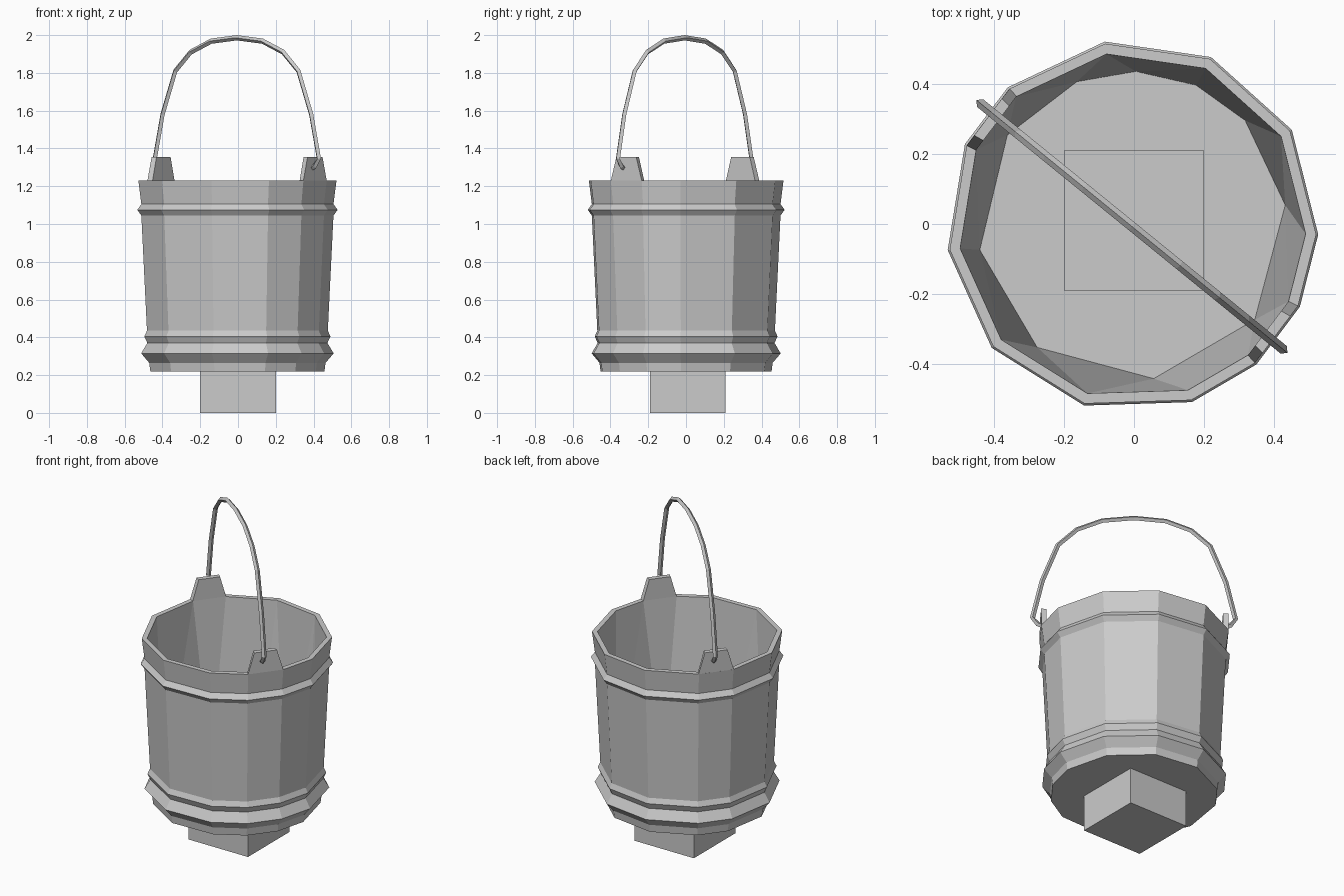
import bpy, bmesh
from math import radians, cos, sin
from mathutils import Vector

if "Cube" in bpy.data.objects:
    bpy.data.objects.remove(bpy.data.objects["Cube"])

CX, CY = -0.005, -0.005          # bucket centre
AXIS = -37                       # direction of the two lugs
HALF = [11.2, 34.3, 68, 102, 135.5, 169]
ANGLES = sorted(AXIS + s * a for a in HALF for s in (1, -1))
FLOOR_ANGLES = [-216, -171, -128, -82, -37.5, 7.7, 43, 65.6, 88.7, 111]
FLOOR_ANGLES = sorted(a if a > -206 else a + 360 for a in FLOOR_ANGLES)


def polar(r, a, z):
    return Vector((CX + r * cos(radians(a)), CY + r * sin(radians(a)), z))


def finish(name, bm):
    bmesh.ops.recalc_face_normals(bm, faces=bm.faces)
    mesh = bpy.data.meshes.new(name)
    bm.to_mesh(mesh)
    bm.free()
    obj = bpy.data.objects.new(name, mesh)
    bpy.context.collection.objects.link(obj)
    return obj


def ring(bm, r, z, angles):
    return [bm.verts.new(polar(r, a, z)) for a in angles]


def zip_rings(bm, a, aa, b, ba):
    # triangle strip between two rings with different vertex counts
    i = j = 0
    na, nb = len(a), len(b)
    ang = lambda t, k: t[k % len(t)] + 360 * (k // len(t))
    while i < na or j < nb:
        step_a = j >= nb or (i < na and ang(aa, i) + ang(aa, i + 1) <= ang(ba, j) + ang(ba, j + 1))
        if step_a:
            bm.faces.new((a[i % na], a[(i + 1) % na], b[j % nb]))
            i += 1
        else:
            bm.faces.new((a[i % na], b[(j + 1) % nb], b[j % nb]))
            j += 1


# bucket: outer profile with hoops, rim, tapered inner wall and floor
PROFILE = [(.463, .22), (.469, .265), (.512, .315), (.479, .37), (.495, .405), (.481, .435),
           (.511, 1.045), (.533, 1.075), (.511, 1.105), (.527, 1.23), (.497, 1.23)]
bm = bmesh.new()
rings = [ring(bm, r, z, ANGLES) for r, z in PROFILE]
n = len(ANGLES)
for lo, hi in zip(rings, rings[1:]):
    for k in range(n):
        m = (k + 1) % n
        bm.faces.new((lo[k], lo[m], hi[m], hi[k]))
bm.faces.new(rings[0])
floor = ring(bm, .442, .23, FLOOR_ANGLES)
zip_rings(bm, rings[-1], ANGLES, floor, FLOOR_ANGLES)
bm.faces.new(floor)
finish("bucket", bm)

# lugs: tapered plates standing on two opposite rim facets
for name, base in (("lug_front", AXIS), ("lug_back", AXIS + 180)):
    bm = bmesh.new()
    loops = []
    for r in (.527, .497):
        p, q = polar(r, base - 11.2, 1.23), polar(r, base + 11.2, 1.23)
        up = Vector((0, 0, .125))
        pts = (p, q, q.lerp(p, .18) + up, p.lerp(q, .18) + up)
        loops.append([bm.verts.new(v) for v in pts])
    o, i = loops
    bm.faces.new(o)
    bm.faces.new(i)
    for k in range(4):
        m = (k + 1) % 4
        bm.faces.new((o[k], o[m], i[m], i[k]))
    finish(name, bm)

# handle: square wire swept along a mirrored arch with hooked ends
HALF_ARCH = [(.505, 1.295), (.53, 1.305), (.56, 1.345), (.507, 1.58), (.42, 1.81),
             (.315, 1.91), (.175, 1.968), (0, 1.986)]
path = HALF_ARCH + [(-s, z) for s, z in reversed(HALF_ARCH[:-1])]
side = Vector((cos(radians(-39.1)), sin(radians(-39.1)), 0))
across = Vector((-side.y, side.x, 0))
pts = [Vector((-.006, -.007, z)) + side * s for s, z in path]
bm = bmesh.new()
sections = []
for k, p in enumerate(pts):
    t = (pts[min(k + 1, len(pts) - 1)] - pts[max(k - 1, 0)]).normalized()
    nrm = t.cross(across)
    sections.append([bm.verts.new(p + d * .014) for d in (across, nrm, -across, -nrm)])
for a, b in zip(sections, sections[1:]):
    for k in range(4):
        m = (k + 1) % 4
        bm.faces.new((a[k], a[m], b[m], b[k]))
bm.faces.new(sections[0])
bm.faces.new(sections[-1])
finish("handle", bm)

# block under the bucket, reaching up through the floor
bpy.ops.mesh.primitive_cube_add(size=.4, location=(0, .01, .2))
bpy.context.object.name = "base_block"
